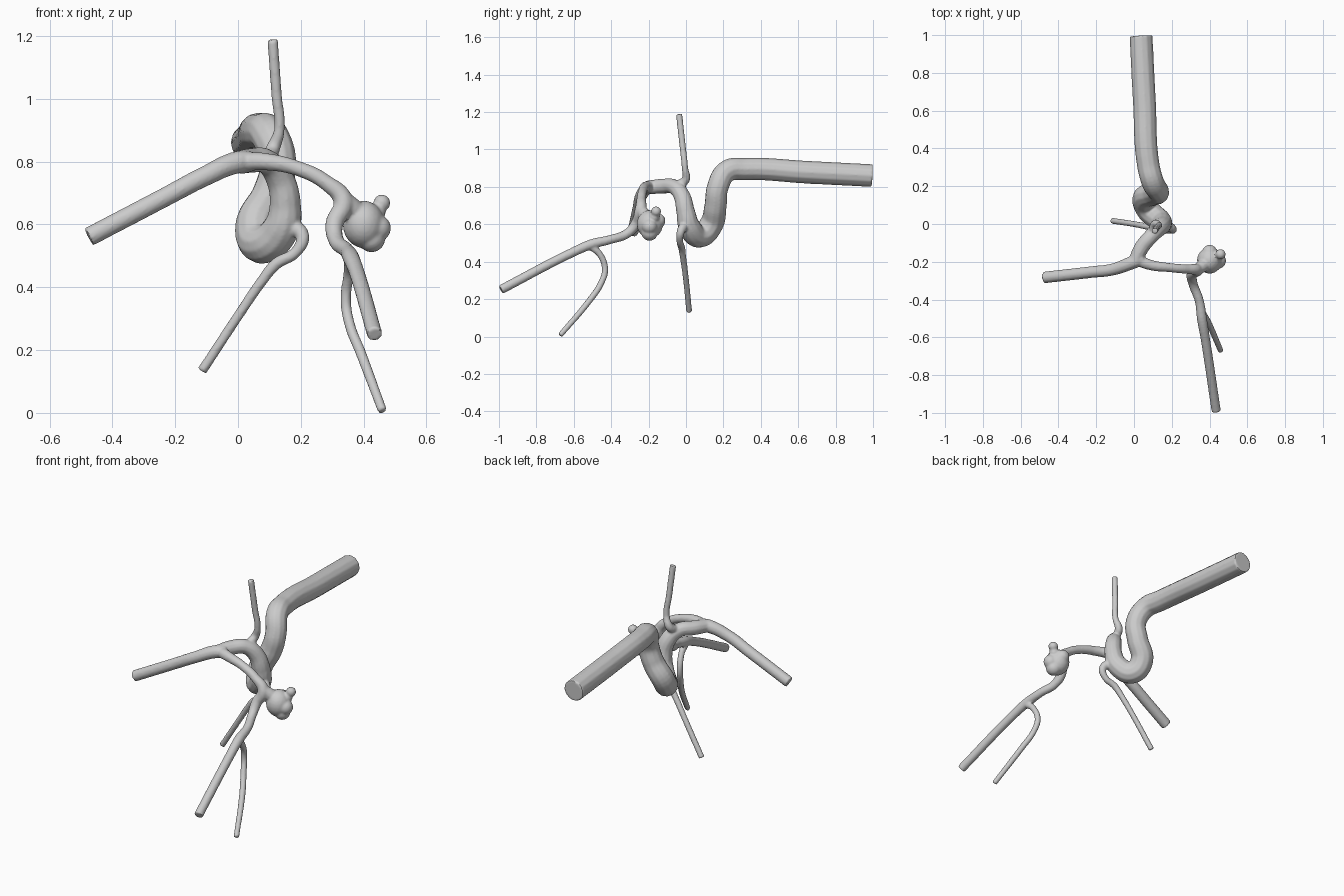
import bpy
from mathutils import Vector

parts = []


def vessel(name, pts):
    """Round tube through (x, y, z, radius) points."""
    cu = bpy.data.curves.new(name, 'CURVE')
    cu.dimensions = '3D'
    cu.bevel_depth = 1.0
    cu.bevel_resolution = 4
    cu.resolution_u = 8
    cu.use_fill_caps = True
    sp = cu.splines.new('BEZIER')
    sp.bezier_points.add(len(pts) - 1)
    for bp, (x, y, z, r) in zip(sp.bezier_points, pts):
        bp.co = (x, y, z)
        bp.radius = r
        bp.handle_left_type = bp.handle_right_type = 'AUTO'
    ob = bpy.data.objects.new(name, cu)
    bpy.context.collection.objects.link(ob)
    parts.append(ob)


def lump(name, loc, r, scale=(1, 1, 1)):
    bpy.ops.mesh.primitive_ico_sphere_add(subdivisions=3, radius=r, location=loc)
    ob = bpy.context.object
    ob.name = name
    ob.scale = scale
    parts.append(ob)


# Large trunk with its S-bend, up to the fork
vessel("trunk", [
    (0.037, 1.0, 0.872, 0.061), (0.055, 0.65, 0.89, 0.061), (0.075, 0.32, 0.907, 0.06),
    (0.10, 0.225, 0.895, 0.06), (0.128, 0.175, 0.81, 0.058), (0.105, 0.163, 0.71, 0.06),
    (0.055, 0.14, 0.61, 0.064), (0.075, 0.08, 0.55, 0.064), (0.135, 0.025, 0.595, 0.06),
    (0.15, 0.003, 0.68, 0.05), (0.13, -0.018, 0.765, 0.045), (0.09, -0.06, 0.812, 0.04),
    (0.04, -0.12, 0.815, 0.04), (0.01, -0.185, 0.81, 0.038)])

# Thin branch rising from the trunk
vessel("upper_branch", [
    (0.10, -0.03, 0.825, 0.024), (0.11, 0.003, 0.85, 0.023), (0.131, 0.0, 0.91, 0.017),
    (0.123, -0.012, 1.02, 0.017), (0.11, -0.032, 1.2, 0.017)])

# Thin branch falling from the trunk bend
vessel("lower_branch", [
    (0.16, 0.005, 0.61, 0.03), (0.205, -0.022, 0.575, 0.022), (0.185, -0.028, 0.525, 0.018),
    (0.12, -0.018, 0.485, 0.019), (0.075, -0.01, 0.43, 0.017),
    (0.01, 0.003, 0.335, 0.016), (-0.115, 0.022, 0.145, 0.016)])

# Side branch going left from the fork
vessel("left_branch", [
    (0.05, -0.175, 0.812, 0.032), (0.0, -0.195, 0.81, 0.036), (-0.11, -0.235, 0.763, 0.032),
    (-0.23, -0.25, 0.70, 0.031), (-0.475, -0.278, 0.572, 0.031)])

# Side branch going right, round the bulge, and forward
vessel("right_branch", [
    (0.01, -0.18, 0.81, 0.032), (0.08, -0.21, 0.812, 0.028), (0.19, -0.226, 0.79, 0.024),
    (0.28, -0.234, 0.745, 0.025), (0.335, -0.238, 0.685, 0.032), (0.307, -0.262, 0.615, 0.029),
    (0.312, -0.31, 0.562, 0.025), (0.345, -0.40, 0.53, 0.024), (0.36, -0.50, 0.505, 0.027),
    (0.377, -0.60, 0.462, 0.025), (0.435, -0.985, 0.262, 0.025)])

# Thin branch curling down from the right branch
vessel("forward_branch", [
    (0.36, -0.51, 0.50, 0.022), (0.352, -0.455, 0.45, 0.017), (0.343, -0.428, 0.37, 0.017),
    (0.355, -0.45, 0.295, 0.017), (0.39, -0.51, 0.205, 0.017), (0.46, -0.668, 0.018, 0.015)])

# Lumpy bulge with its neck and small buds
vessel("bulge_neck", [(0.335, -0.236, 0.69, 0.03), (0.365, -0.215, 0.66, 0.035),
                      (0.40, -0.19, 0.62, 0.05)])
lump("bulge_body", (0.40, -0.188, 0.612), 0.07, (0.95, 1.0, 1.08))
lump("bulge_low_lump", (0.425, -0.19, 0.567), 0.044)
lump("bulge_side_lump", (0.445, -0.19, 0.60), 0.042)
lump("bulge_back_lump", (0.40, -0.145, 0.63), 0.04)
lump("bulge_bud_neck", (0.442, -0.165, 0.65), 0.028)
lump("bulge_bud", (0.458, -0.155, 0.68), 0.027)

# Fuse everything into one smooth skin
bpy.ops.object.select_all(action='DESELECT')
for ob in parts:
    ob.select_set(True)
bpy.context.view_layer.objects.active = parts[0]
bpy.ops.object.convert(target='MESH')
bpy.ops.object.join()
tree = bpy.context.object
tree.name = "vessel_tree"
bpy.ops.object.transform_apply(location=True, rotation=True, scale=True)
rm = tree.modifiers.new("skin", 'REMESH')
rm.mode = 'VOXEL'
rm.voxel_size = 0.006
sm = tree.modifiers.new("soften", 'SMOOTH')
sm.factor = 0.5
sm.iterations = 3
bpy.ops.object.convert(target='MESH')

# Stand the result on z = 0, centred
cs = [v.co for v in tree.data.vertices]
lo = Vector([min(c[i] for c in cs) for i in range(3)])
hi = Vector([max(c[i] for c in cs) for i in range(3)])
for v in tree.data.vertices:
    v.co -= Vector(((lo.x + hi.x) / 2, (lo.y + hi.y) / 2, lo.z))
bpy.ops.object.shade_smooth_by_angle(angle=0.7)
